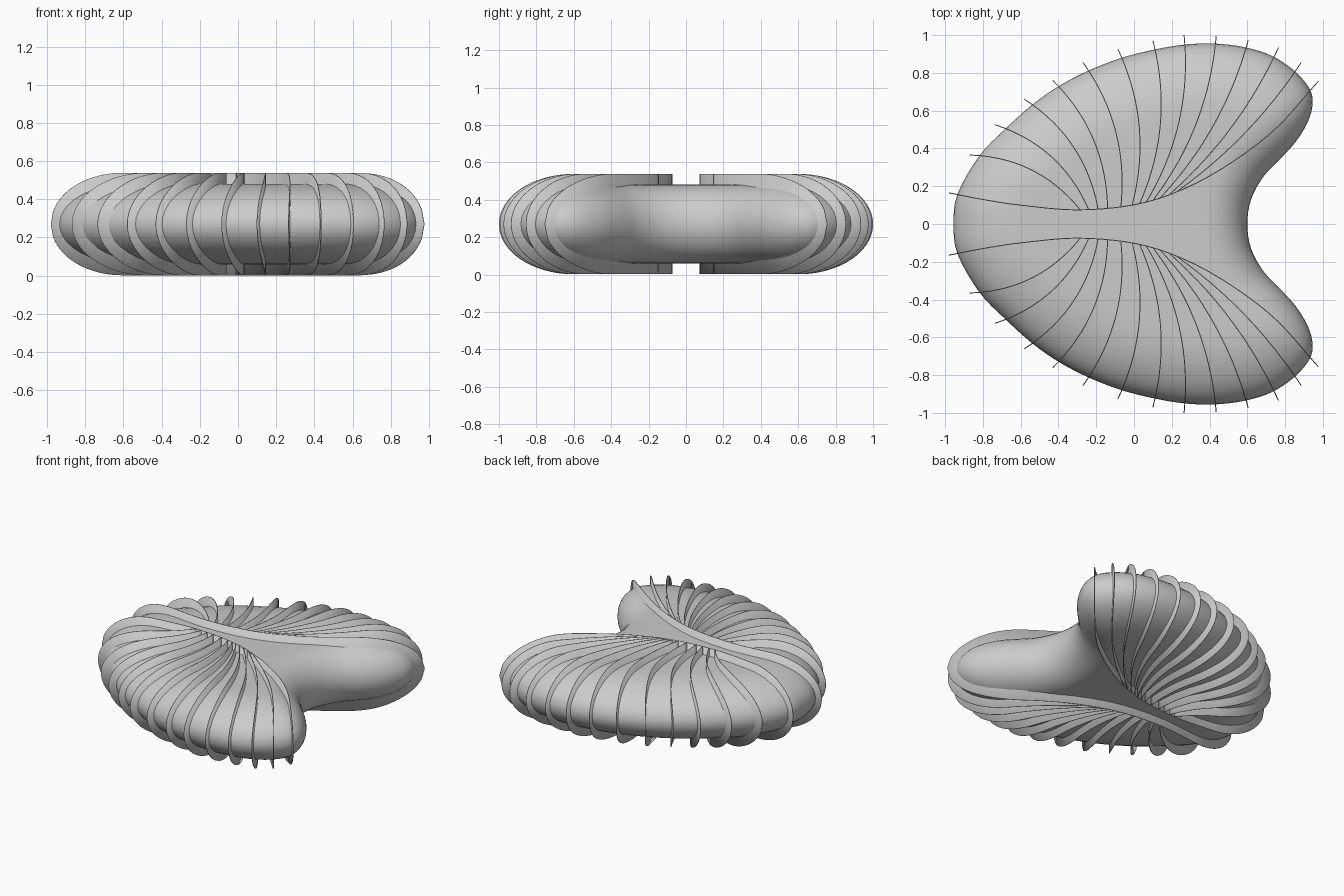
import bpy, bmesh, math
from mathutils import Vector

if "Cube" in bpy.data.objects:
    bpy.data.objects.remove(bpy.data.objects["Cube"])

ZC = 0.27        # mid height of everything
BODY_H = 0.211   # half height of the body
FIN_H = 0.268    # half height of the fins


def spline(pts, n, closed=False):
    """Catmull-Rom through points of any dimension."""
    pts = [Vector(p) for p in pts]
    m = len(pts)
    out = []
    for i in range(m if closed else m - 1):
        if closed:
            a, b, c, d = (pts[(i + k) % m] for k in (-1, 0, 1, 2))
        else:
            b, c = pts[i], pts[i + 1]
            a = pts[i - 1] if i else b * 2 - c
            d = pts[i + 2] if i + 2 < m else c * 2 - b
        for k in range(n):
            t = k / n
            out.append(0.5 * (2 * b + (c - a) * t + (2 * a - 5 * b + 4 * c - d) * t * t
                              + (3 * b - a - 3 * c + d) * t ** 3))
    if not closed:
        out.append(pts[-1])
    return out


def make_object(name, verts, faces, angle):
    me = bpy.data.meshes.new(name)
    me.from_pydata(verts, [], faces)
    bm = bmesh.new()
    bm.from_mesh(me)
    bmesh.ops.remove_doubles(bm, verts=bm.verts, dist=0.0003)
    bmesh.ops.recalc_face_normals(bm, faces=bm.faces)
    bm.to_mesh(me)
    bm.free()
    ob = bpy.data.objects.new(name, me)
    bpy.context.collection.objects.link(ob)
    bpy.ops.object.select_all(action='DESELECT')
    ob.select_set(True)
    bpy.context.view_layer.objects.active = ob
    bpy.ops.object.shade_smooth_by_angle(angle=math.radians(angle))
    return ob


# Body: outer rim (x, y) and the edge of its flat top (x, y), half outline
half = [
    (-0.955, 0, -0.58, 0), (-0.935, 0.157, -0.57, 0.07), (-0.82, 0.36, -0.51, 0.17),
    (-0.68, 0.505, -0.42, 0.25), (-0.535, 0.635, -0.32, 0.33), (-0.39, 0.735, -0.2, 0.40),
    (-0.235, 0.815, -0.08, 0.465), (-0.065, 0.88, 0.05, 0.52), (0.115, 0.925, 0.18, 0.56),
    (0.27, 0.95, 0.3, 0.58), (0.43, 0.955, 0.4, 0.585), (0.59, 0.935, 0.48, 0.58),
    (0.73, 0.89, 0.54, 0.57), (0.85, 0.81, 0.585, 0.555), (0.93, 0.715, 0.605, 0.535),
    (0.945, 0.63, 0.605, 0.515), (0.92, 0.54, 0.595, 0.495), (0.86, 0.44, 0.57, 0.47),
    (0.78, 0.35, 0.53, 0.43), (0.685, 0.25, 0.46, 0.34), (0.62, 0.13, 0.40, 0.18),
    (0.60, 0, 0.375, 0)]
loop = half + [(a, -b, c, -d) for a, b, c, d in half[-2:0:-1]]
ring = spline(loop, 4, closed=True)
n, rows = len(ring), 20
verts, faces = [], []
for j in range(rows + 1):
    a = -math.pi / 2 + math.pi * j / rows
    for p in ring:
        q = Vector((p[2], p[3]))
        xy = q + (Vector((p[0], p[1])) - q) * math.cos(a)
        verts.append((xy.x, xy.y, ZC + BODY_H * math.sin(a)))
for j in range(rows):
    for i in range(n):
        k = (i + 1) % n
        faces.append((j * n + i, j * n + k, (j + 1) * n + k, (j + 1) * n + i))
faces.append(tuple(range(n - 1, -1, -1)))
faces.append(tuple(range(rows * n, rows * n + n)))
make_object("body", verts, faces, 60)


def fin(name, path, start_round, end_round):
    """Thin upright plate along a plan path, rounded off at its outer ends."""
    dist = [0.0]
    for a, b in zip(path, path[1:]):
        dist.append(dist[-1] + (b - a).length)
    total = dist[-1]
    verts, faces = [], []
    for p, s in zip(path, dist):
        h = FIN_H
        for r, d in ((start_round, s), (end_round, total - s)):
            if r and d < r:
                h = FIN_H * math.sqrt(max(0, 1 - (1 - d / r) ** 2))
        verts += [(p.x, p.y, ZC - h), (p.x, p.y, ZC + h)]
    for i in range(len(path) - 1):
        faces.append((2 * i, 2 * i + 2, 2 * i + 3, 2 * i + 1))
    ob = make_object(name, verts, faces, 40)
    sol = ob.modifiers.new("Thickness", 'SOLIDIFY')
    sol.thickness, sol.offset = 0.005, 0
    mir = ob.modifiers.new("Mirror", 'MIRROR')
    mir.use_axis = (False, True, False)


# Long fin running the whole length beside the middle
long_pts = [(-0.98, 0.165), (-0.8, 0.13), (-0.6, 0.1), (-0.3, 0.075), (0, 0.102),
            (0.25, 0.18), (0.5, 0.315), (0.75, 0.505), (0.975, 0.755)]
long_path = spline(long_pts, 16)
fin("long_fin", long_path, 0.38, 0.5)

# Side fins: bowed curves fanning out from the long fin to the rim
tips = [(-0.87, 0.365), (-0.735, 0.525), (-0.58, 0.66), (-0.43, 0.76), (-0.27, 0.855),
        (-0.085, 0.925), (0.1, 0.97), (0.265, 1.0), (0.435, 0.995), (0.605, 0.975),
        (0.765, 0.935), (0.885, 0.855)]
roots = [-0.285, -0.24, -0.19, -0.14, -0.07, -0.01, 0.03, 0.065, 0.1, 0.135, 0.18, 0.22]
for i, (tip, rx) in enumerate(zip(tips, roots)):
    a = min(long_path, key=lambda p: abs(p.x - rx)).copy()
    a.x = rx
    b = Vector(tip)
    d = b - a
    bow = 0.075 - 0.03 * max(0, (i - 7) / 4)
    c = (a + b) / 2 + Vector((d.y, -d.x)).normalized() * 2 * bow
    path = []
    for k in range(41):
        t = math.sin(k / 40 * math.pi / 2)
        path.append(a * (1 - t) ** 2 + c * 2 * t * (1 - t) + b * t * t)
    fin("side_fin_%02d" % (i + 1), path, 0, 0.4)
